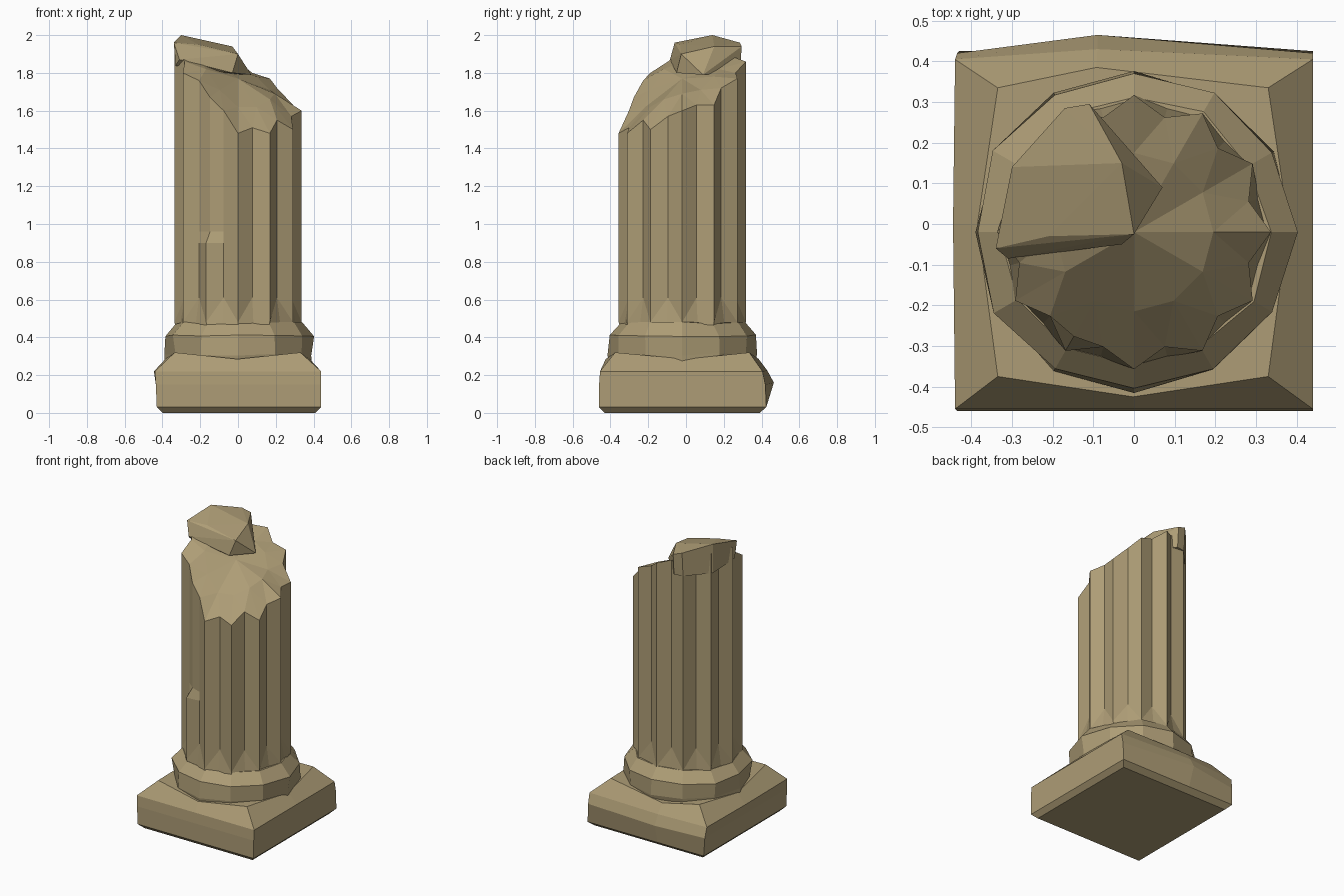
import bpy, bmesh, math, random
from mathutils import Vector

random.seed(4)
default = bpy.data.objects.get("Cube")
if default:
    bpy.data.objects.remove(default, do_unlink=True)

stone = bpy.data.materials.new("sandstone")
stone.use_nodes = True
COLOUR = (0.42, 0.335, 0.18, 1)
stone.diffuse_color = COLOUR
stone.node_tree.nodes["Principled BSDF"].inputs["Base Color"].default_value = COLOUR

CENTRE_Y = -0.02


def finish(name, bm):
    bmesh.ops.recalc_face_normals(bm, faces=bm.faces)
    mesh = bpy.data.meshes.new(name)
    bm.to_mesh(mesh)
    bm.free()
    mesh.materials.append(stone)
    obj = bpy.data.objects.new(name, mesh)
    bpy.context.collection.objects.link(obj)
    return obj


def polar(k, count, r, z):
    a = math.tau * k / count - math.pi / 2
    return Vector((r * math.cos(a), CENTRE_Y + r * math.sin(a), z))


def loft(bm, rings):
    """Skin equal-length rings of points; returns the vertex rings."""
    rows = [[bm.verts.new(p) for p in ring] for ring in rings]
    for low, high in zip(rows, rows[1:]):
        n = len(low)
        for i in range(n):
            j = (i + 1) % n
            bm.faces.new((low[i], low[j], high[j], high[i]))
    return rows


# Plinth: worn square block with a sloping top and a bulge at the back
def square(x0, x1, y0, y1, z, mid_z=None, bulge=0.0):
    m = z if mid_z is None else mid_z
    cx = (x0 + x1) / 2
    return [(x0, y0, z), (cx, y0 - bulge, m), (x1, y0, z), (x1 + bulge, 0, m),
            (x1, y1, z), (cx - 0.09, y1 + bulge, m), (x0, y1, z), (x0 - bulge, 0, m)]


block = [square(-0.40, 0.41, -0.43, 0.39, 0),
         square(-0.43, 0.44, -0.46, 0.425, 0.03),
         square(-0.435, 0.44, -0.46, 0.42, 0.15),
         square(-0.44, 0.44, -0.455, 0.405, 0.22),
         square(-0.335, 0.33, -0.375, 0.335, 0.32, 0.285, 0.05)]
block[2][5] = (-0.09, 0.465, 0.16)
block[3][5] = (-0.09, 0.43, 0.225)
block[3][7] = (-0.445, 0, 0.22)
bm = bmesh.new()
rows = loft(bm, block)
bm.faces.new(rows[0])
bm.faces.new(rows[-1])
finish("plinth", bm)

# Base ring: chipped twelve-sided collar under the shaft
bm = bmesh.new()
collar = []
for r, z in ((0.385, 0.24), (0.39, 0.31), (0.395, 0.41), (0.335, 0.475)):
    collar.append([polar(k, 12, r + random.uniform(-0.012, 0.008),
                         z + random.uniform(-0.008, 0.008)) for k in range(12)])
rows = loft(bm, collar)
bm.faces.new(rows[0])
bm.faces.new(rows[-1])
finish("base_ring", bm)

# Shaft: twelve flutes, ridges on even steps, rising to a ragged break
RIDGE, VALLEY, CHIPPED = 0.337, 0.292, 22
rim = [1.48, 1.51, 1.48, 1.55, 1.50, 1.57, 1.60, 1.63, 1.63, 1.72, 1.77, 1.80,
       1.86, 1.88, 1.92, 1.91, 1.94, 1.91, 1.93, 1.86, 1.80, 1.76, 1.67, 1.60]
inner = [1.62, 1.62, 1.66, 1.69, 1.71, 1.78, 1.82, 1.86, 1.88, 1.86, 1.82, 1.71]


def flute_ring(heights, chip=False, foot=False):
    ring = []
    for k in range(24):
        r = VALLEY if k % 2 else RIDGE
        if foot:
            r = 0.318 if k % 2 else 0.33
        if chip and k == CHIPPED:
            r = 0.296
        ring.append(polar(k, 24, r, heights[k]))
    return ring


bm = bmesh.new()
rows = loft(bm, [flute_ring([0.46] * 24, foot=True),
                 flute_ring([0.61 if k % 2 else 0.48 for k in range(24)]),
                 flute_ring([0.90] * 24),
                 flute_ring([0.96] * 24, chip=True),
                 flute_ring(rim, chip=True)])
bm.faces.new(rows[0])

# Broken top: fan from the ragged rim to an inner ring and a centre point
edge = rows[-1]
ring = [bm.verts.new(polar(k, 12, 0.195, z)) for k, z in enumerate(inner)]
hub = bm.verts.new((0, CENTRE_Y, 1.77))
for i in range(12):
    j = (i + 1) % 12
    a, b, c = edge[2 * i], edge[2 * i + 1], edge[2 * j]
    bm.faces.new((a, b, ring[i]))
    bm.faces.new((b, ring[j], ring[i]))
    bm.faces.new((b, c, ring[j]))
    bm.faces.new((ring[i], ring[j], hub))
finish("fluted_shaft", bm)

# Upper fragment: the angular lump left standing at the back right
lump = [(-0.34, -0.06, 1.96), (-0.30, 0.14, 2.0), (-0.17, 0.285, 1.96),
        (-0.11, 0.295, 1.94), (-0.03, 0.15, 1.94), (0, -0.025, 1.90),
        (-0.21, -0.03, 1.95), (-0.31, -0.085, 1.87), (-0.03, -0.05, 1.80),
        (0.07, 0.09, 1.79), (-0.11, 0.285, 1.80), (-0.17, 0.275, 1.80),
        (-0.295, 0.135, 1.80), (-0.33, -0.05, 1.84)]
bm = bmesh.new()
hull = bmesh.ops.convex_hull(bm, input=[bm.verts.new(p) for p in lump])
bmesh.ops.delete(bm, geom=[v for v in bm.verts if not v.link_faces], context='VERTS')
finish("upper_fragment", bm)
